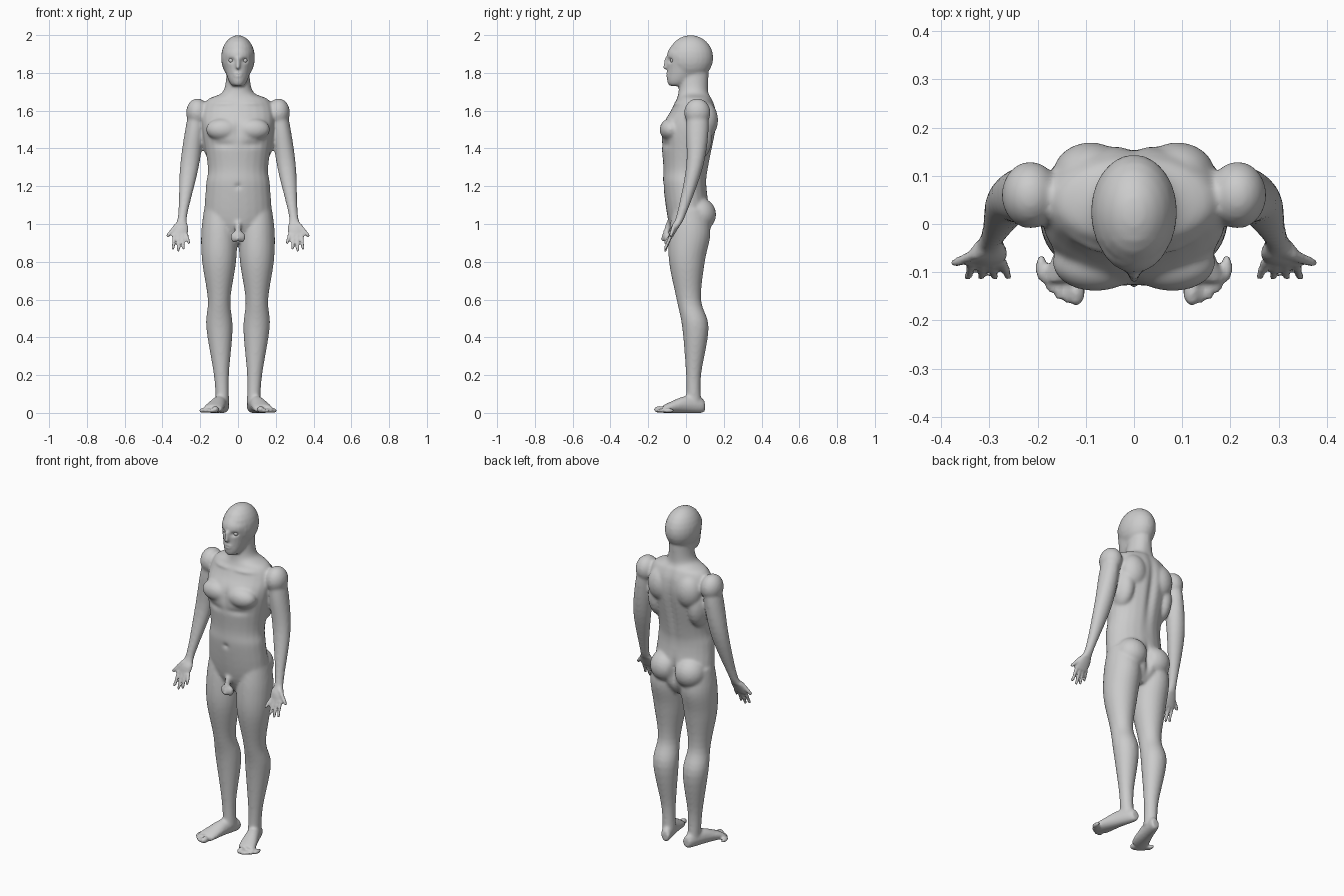
import bpy, bmesh, math
from mathutils import Vector, Matrix

old = bpy.data.objects.get("Cube")
if old:
    bpy.data.objects.remove(old)

grey = bpy.data.materials.new("plain grey")
grey.use_nodes = True
tone = (.6, .6, .6, 1)
grey.diffuse_color = tone
grey.node_tree.nodes["Principled BSDF"].inputs["Base Color"].default_value = tone

bm = bmesh.new()
SIDES, STEPS = 24, 5


def spline(rows):
    """Smooth in-between rows through the given section rows."""
    rows = [Vector(row) for row in rows]
    padded = [rows[0], *rows, rows[-1]]
    for before, start, end, after in zip(padded, padded[1:], padded[2:], padded[3:]):
        leave, arrive = (end - before) / 2, (after - start) / 2
        for step in range(STEPS):
            t = step / STEPS
            ease = t * t * (3 - 2 * t)
            yield (start.lerp(end, ease) + leave * t * (1 - t) ** 2
                   - arrive * t * t * (1 - t))
    yield rows[-1]


def loft(rows, centre_x, side=1, lying=False):
    """Closed skin over oval sections (position, half width, low edge, high edge).
    Upright sections run from front to back, lying ones from sole to top."""
    rings = []
    for along, width, low, high in spline(rows):
        ring = []
        for k in range(SIDES):
            angle = math.tau * k / SIDES
            x = side * (centre_x(along) + width * math.cos(angle))
            across = (low + high) / 2 + (high - low) / 2 * math.sin(angle)
            place = (x, along, across) if lying else (x, across, along)
            ring.append(bm.verts.new(place))
        rings.append(ring)
    for lower, upper in zip(rings, rings[1:]):
        for k in range(SIDES):
            bm.faces.new((lower[k - 1], lower[k], upper[k], upper[k - 1]))
    bm.faces.new(rings[0])
    bm.faces.new(rings[-1])


def ball(place, size, side=1, detail=12):
    x, y, z = place
    shape = Matrix.Translation((side * x, y, z)) @ Matrix.Diagonal((*size, 1))
    bmesh.ops.create_uvsphere(bm, u_segments=detail * 2, v_segments=detail,
                              radius=1, matrix=shape)


def chain(base, tip, radius, side=1):
    """Rounded rod that narrows a little towards its tip."""
    base, tip = Vector(base), Vector(tip)
    beads = 8
    for n in range(beads + 1):
        t = n / beads
        ball(base.lerp(tip, t), [radius * (1 - t / 5)] * 3, side, detail=5)


def middle(position):
    return 0


def leg_line(z):
    return .08 + .02 * min(z * 2, 1)


def foot_line(y):
    return .1 - .3 * y


def arm_line(z):
    return .21 + .14 * (1.64 - z)


# Trunk with neck
loft([(.9, .06, -.04, .08), (1, .17, -.09, .13), (1.2, .17, -.12, .11),
      (1.3, .16, -.12, .12), (1.5, .19, -.13, .16), (1.6, .19, -.08, .16),
      (1.66, .16, -.05, .14), (1.7, .08, -.04, .12), (1.8, .06, -.03, .12)], middle)

# Head: cranium, face, nose and lips
ball((0, .025, 1.88), (.09, .12, .12))
loft([(1.73, .03, -.09, 0), (1.76, .05, -.1, .04), (1.82, .07, -.1, .1),
      (1.9, .08, -.1, .1), (1.94, .06, -.08, .1)], middle)
chain((0, -.1, 1.87), (0, -.11, 1.83), .014)
ball((0, -.095, 1.79), (.025, .012, .014))

# Front of the pelvis
chain((0, -.09, 1), (0, -.12, .92), .018)

for side in (1, -1):
    ball((.02, -.1, .93), (.02, .02, .03), side)

    # Chest, shoulder blade, flank, shoulder and seat masses
    ball((.08, -.08, 1.5), (.09, .06, .06), side)
    ball((.09, .1, 1.55), (.08, .07, .1), side)
    ball((.13, .05, 1.46), (.06, .09, .13), side)
    ball((.215, .06, 1.59), (.06, .07, .075), side)
    ball((.08, .07, 1.05), (.09, .09, .09), side)

    # Leg
    loft([(1.08, .08, -.07, .11), (.95, .095, -.09, .13), (.8, .09, -.09, .1),
          (.6, .06, -.05, .08), (.45, .07, -.02, .12), (.2, .04, 0, .08),
          (.05, .035, 0, .08)], leg_line, side)

    # Foot and toes
    loft([(.1, .02, .01, .06), (.08, .03, 0, .08), (0, .04, 0, .09),
          (-.08, .05, 0, .06), (-.12, .05, 0, .04)], foot_line, side, lying=True)
    for n in range(5):
        thick = .012 if n else .018
        ball((.12 + .018 * n, -.14 + .003 * n * n, thick), (thick, .03, thick), side)

    # Arm running into the palm
    loft([(1.64, .04, .01, .11), (1.5, .05, 0, .12), (1.3, .05, 0, .09),
          (1.05, .025, -.05, 0), (.98, .04, -.08, -.04), (.93, .04, -.09, -.07)],
         arm_line, side)

    # Fingers fan out, the third one longest; the thumb points outward
    for n in range(4):
        chain((.272 + .022 * n, -.08, .94),
              (.26 + .028 * n, -.11, .86 + .01 * (n - 2) ** 2), .011, side)
    chain((.32, -.06, 1), (.37, -.08, .94), .013, side)

# Fuse every mass into one skin
bmesh.ops.recalc_face_normals(bm, faces=bm.faces)
masses = bpy.data.meshes.new("masses")
bm.to_mesh(masses)
bm.free()
body = bpy.data.objects.new("body", masses)
bpy.context.collection.objects.link(body)
fuse = body.modifiers.new("fuse", "REMESH")
fuse.mode = "VOXEL"
fuse.voxel_size = .007
settle = body.modifiers.new("settle", "SMOOTH")
settle.iterations = 2
graph = bpy.context.evaluated_depsgraph_get()
skin = bpy.data.meshes.new_from_object(body.evaluated_get(graph))
body.modifiers.clear()
body.data = skin
bpy.data.meshes.remove(masses)


def press(centre, size, push):
    """Soft mirrored dent; a positive push moves the skin backwards."""
    for vert in skin.vertices:
        x, y, z = vert.co
        if abs(z - centre[2]) < size[2] * 2:
            gap = sum(((p - c) / s) ** 2 for p, c, s in zip((abs(x), y, z), centre, size))
            vert.co.y = y + push * math.exp(-gap)


press((.036, -.09, 1.866), (.016, .04, .011), .016)   # eye sockets
press((0, -.1, 1.79), (.024, .03, .006), .005)        # mouth
press((0, .15, 1.45), (.02, .08, .2), -.016)          # spine
press((0, .14, 1.03), (.014, .09, .07), -.03)         # seat cleft
press((0, -.13, 1.5), (.015, .05, .06), .01)          # breastbone
press((0, -.12, 1.2), (.014, .04, .012), .012)        # navel
press((.09, -.13, 1.42), (.07, .05, .015), .01)       # under the chest
press((.09, -.06, 1.64), (.07, .04, .01), -.01)       # collar bones


def is_broad(place):
    hand = abs(place.x) > .23 and place.z < 1
    face = place.z > 1.74 and place.y < -.03
    return not hand and not face and place.z > .05


# Blend the large masses, keeping the hands, face and feet crisp
broad = body.vertex_groups.new(name="broad masses")
broad.add([v.index for v in skin.vertices if is_broad(v.co)], 1, "REPLACE")
blend = body.modifiers.new("blend", "SMOOTH")
blend.iterations = 12
blend.vertex_group = broad.name
skin.shade_smooth()
skin.materials.clear()
skin.materials.append(grey)

# Eyeballs
for side, name in ((1, "left_eye"), (-1, "right_eye")):
    bpy.ops.mesh.primitive_uv_sphere_add(radius=.0135, location=(side * .036, -.07, 1.866))
    eye = bpy.context.object
    eye.name = name
    eye.data.materials.append(grey)
    bpy.ops.object.shade_smooth()
